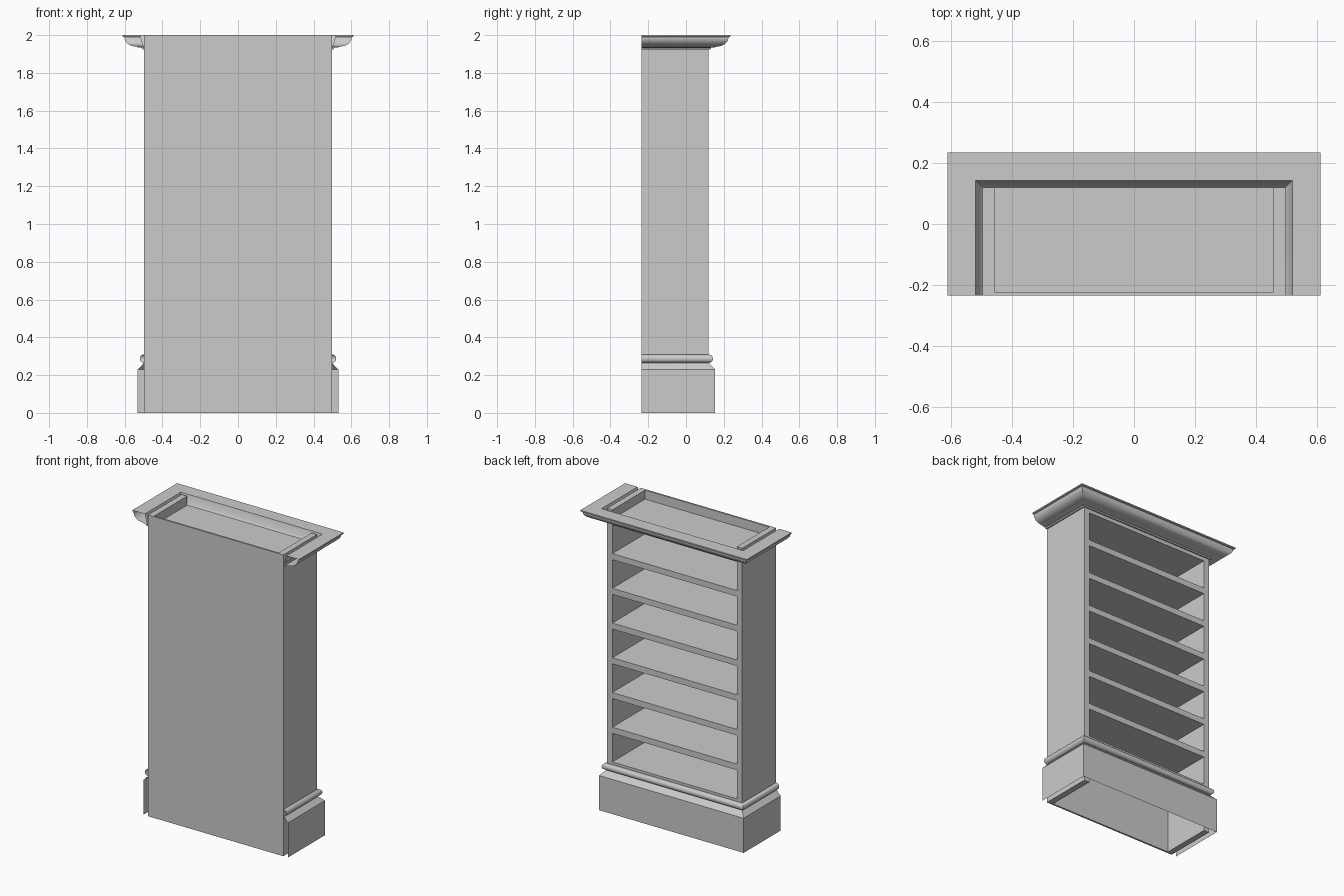
import bpy, bmesh, math

if "Cube" in bpy.data.objects:
    bpy.data.objects.remove(bpy.data.objects["Cube"])

HX, BACK, FRONT, T = 0.497, -0.235, 0.12, 0.04


def box(name, x0, x1, y0, y1, z0, z1):
    bm = bmesh.new()
    bmesh.ops.create_cube(bm, size=1)
    for v in bm.verts:
        v.co = (x0 + (v.co.x + .5) * (x1 - x0),
                y0 + (v.co.y + .5) * (y1 - y0),
                z0 + (v.co.z + .5) * (z1 - z0))
    return finish(name, bm)


def finish(name, bm, smooth=False):
    me = bpy.data.meshes.new(name)
    bmesh.ops.recalc_face_normals(bm, faces=bm.faces)
    bm.to_mesh(me)
    bm.free()
    ob = bpy.data.objects.new(name, me)
    bpy.context.collection.objects.link(ob)
    if smooth:
        bpy.ops.object.select_all(action='DESELECT')
        ob.select_set(True)
        bpy.context.view_layer.objects.active = ob
        bpy.ops.object.shade_smooth_by_angle(angle=math.radians(35))
    return ob


def moulding(name, profile, closed):
    """Mitred U-shaped sweep of (outward, z) points round three sides, ends open."""
    bm = bmesh.new()
    rows = []
    for d, z in profile:
        x, y = HX + d, FRONT + d
        rows.append([bm.verts.new(p) for p in
                     ((-x, BACK, z), (-x, y, z), (x, y, z), (x, BACK, z))])
    n = len(rows)
    for i in range(n if closed else n - 1):
        a, b = rows[i], rows[(i + 1) % n]
        for k in range(3):
            bm.faces.new((a[k], a[k + 1], b[k + 1], b[k]))
    return finish(name, bm, True)


# case: two sides and a full back panel
for side, s in (("left", -1), ("right", 1)):
    xs = sorted((s * HX, s * (HX - T)))
    box(side + "_side", xs[0], xs[1], BACK + 0.012, FRONT, 0, 2)
box("back_panel", -HX, HX, BACK, BACK + 0.012, 0, 2)

# top board, shelves and bottom board, evenly spaced
for i in range(8):
    z = 1.90 - i * 0.2305
    box("shelf_%d" % (i + 1), -HX + T, HX - T, BACK + 0.012, FRONT, z, z + T)

# plinth: thin board with a chamfered top, open underneath
moulding("plinth", [(0.034, 0), (0.034, 0.23), (0, 0.265)], False)

# half-round bead above the plinth
bead = [(0, 0.264), (0.002, 0.264)]
bead = [(0, 0.264)] + [(0.001 + 0.022 * math.cos(t), 0.287 + 0.022 * math.sin(t))
        for t in [math.radians(-90 + 15 * k) for k in range(13)]] + [(0, 0.31)]
moulding("bead", bead, False)

# crown: cove profile leaning away from the case
cove = []
for k in range(9):
    t = math.radians(90 * k / 8)
    cove.append((0.045 + 0.06 * math.sin(t) ** 1.0, 1.989 - 0.049 * math.cos(t)))
crown = ([(0, 1.925), (0.009, 1.925), (0.012, 1.933), (0.03, 1.934)] + cove +
         [(0.115, 1.992), (0.115, 2.0), (0.023, 2.0), (0.01, 1.95), (0, 1.94)])
moulding("crown", crown, True)
